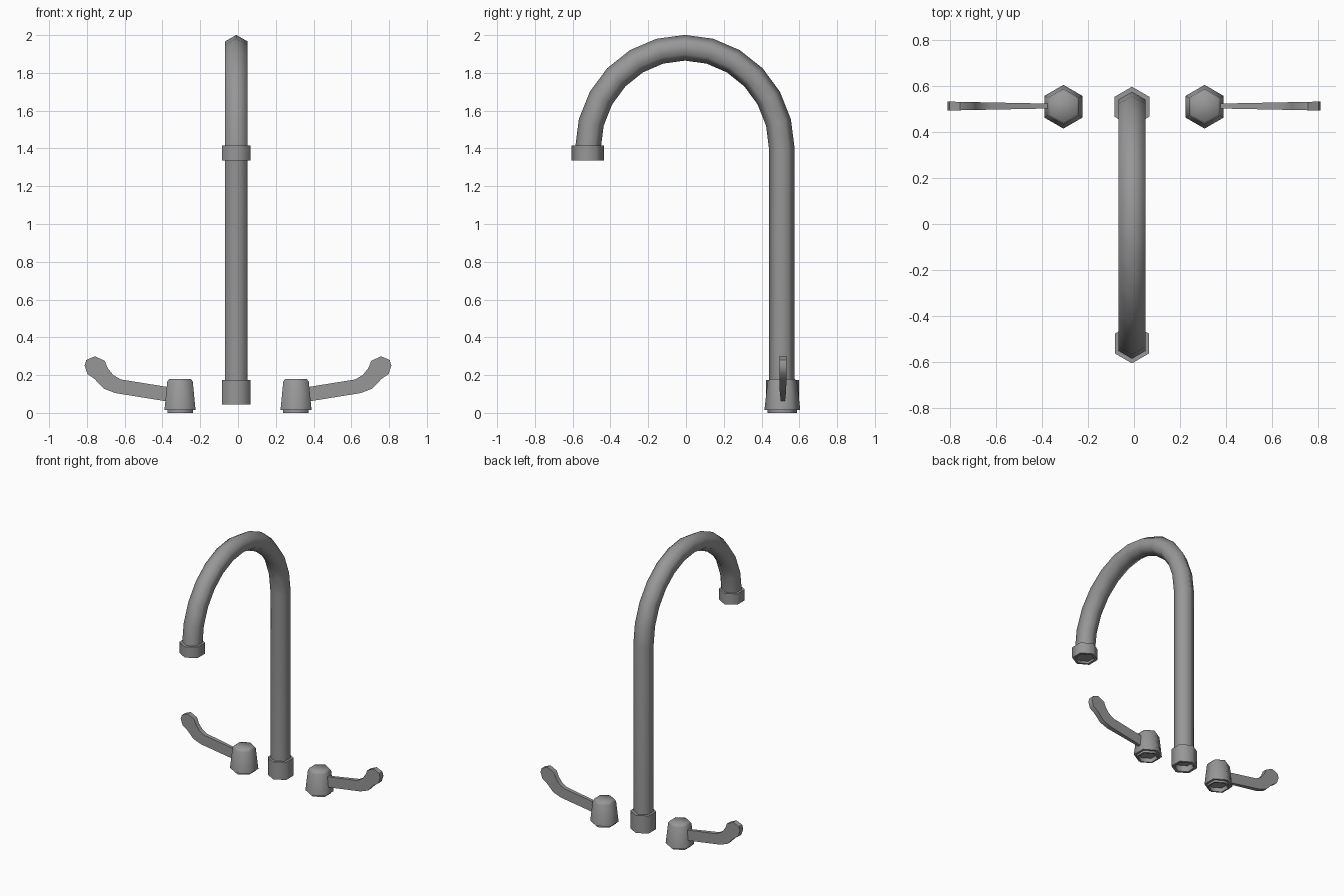
import bpy, bmesh
from math import sin, cos, pi, radians
from mathutils import Vector

old = bpy.data.objects.get("Cube")
if old:
    bpy.data.objects.remove(old)

SIDES = 6
BACK_Y = 0.51

metal = bpy.data.materials.new("brushed grey metal")
metal.use_nodes = True
grey = (0.31, 0.31, 0.31, 1)
metal.diffuse_color = grey
bsdf = metal.node_tree.nodes["Principled BSDF"]
bsdf.inputs["Base Color"].default_value = grey
bsdf.inputs["Roughness"].default_value = 0.5


def finish(name, bm, angle):
    bmesh.ops.recalc_face_normals(bm, faces=bm.faces)
    mesh = bpy.data.meshes.new(name)
    bm.to_mesh(mesh)
    bm.free()
    mesh.materials.append(metal)
    obj = bpy.data.objects.new(name, mesh)
    bpy.context.collection.objects.link(obj)
    bpy.ops.object.select_all(action="DESELECT")
    obj.select_set(True)
    bpy.context.view_layer.objects.active = obj
    bpy.ops.object.shade_smooth_by_angle(angle=radians(angle))
    return obj


def skin(name, rings, angle=65):
    """Join a row of hexagon rings into a closed solid."""
    bm = bmesh.new()
    rows = [[bm.verts.new(p) for p in ring] for ring in rings]
    for a, b in zip(rows, rows[1:]):
        for i in range(SIDES):
            j = (i + 1) % SIDES
            bm.faces.new((a[i], a[j], b[j], b[i]))
    bm.faces.new(rows[0])
    bm.faces.new(rows[-1])
    return finish(name, bm, angle)


def hexagon(centre, out, radius):
    """Hexagon with a corner along 'out' and a flat side along x."""
    side = Vector((1, 0, 0))
    turns = [2 * pi * i / SIDES for i in range(SIDES)]
    return [Vector(centre) + radius * (cos(t) * out + sin(t) * side) for t in turns]


def turned(name, x, y, profile, angle=65):
    out = Vector((0, 1, 0))
    return skin(name, [hexagon((x, y, z), out, r) for r, z in profile], angle)


# Gooseneck pipe: straight riser, then a half-ring arch
PIPE_X, PIPE_R, STEPS = -0.009, 0.068, 12
rings = [hexagon((PIPE_X, 0.507, 0.10), Vector((0, 1, 0)), PIPE_R)]
for k in range(STEPS + 1):
    t = pi * k / STEPS
    centre = (PIPE_X, -0.006 + 0.513 * cos(t), 1.4 + 0.533 * sin(t))
    rings.append(hexagon(centre, Vector((0, cos(t), sin(t))), PIPE_R))
skin("spout_pipe", rings)

# Collars with recessed undersides
turned("base_collar", PIPE_X, BACK_Y,
       [(0.066, 0.09), (0.066, 0.045), (0.087, 0.045), (0.087, 0.175), (0.06, 0.175)])
turned("nozzle_collar", PIPE_X, -0.52,
       [(0.066, 1.35), (0.066, 1.335), (0.086, 1.335), (0.086, 1.415), (0.06, 1.415)])

# Knobs and lever handles, mirrored left and right
knob = [(0.066, 0.03), (0.066, 0), (0.078, 0), (0.078, 0.015),
        (0.095, 0.015), (0.078, 0.165), (0.066, 0.18)]
lever = [(0.34, 0.055), (0.65, 0.105), (0.71, 0.128), (0.76, 0.18), (0.797, 0.205),
         (0.812, 0.25), (0.803, 0.28), (0.757, 0.30), (0.705, 0.275), (0.69, 0.237),
         (0.66, 0.20), (0.62, 0.177), (0.34, 0.132)]
for side, label in ((1, "left"), (-1, "right")):
    turned(label + "_knob", side * 0.307, BACK_Y, knob, 62)

    bm = bmesh.new()
    faces = []
    for s in (-1, 1):
        faces.append([bm.verts.new((side * x, 0.513 + s * (0.01 + 0.02 * (x - 0.34)), z))
                      for x, z in lever])
    near, far = faces
    for i in range(len(lever)):
        j = (i + 1) % len(lever)
        bm.faces.new((near[i], near[j], far[j], far[i]))
    bm.faces.new(near)
    bm.faces.new(far)
    finish(label + "_lever", bm, 45)
